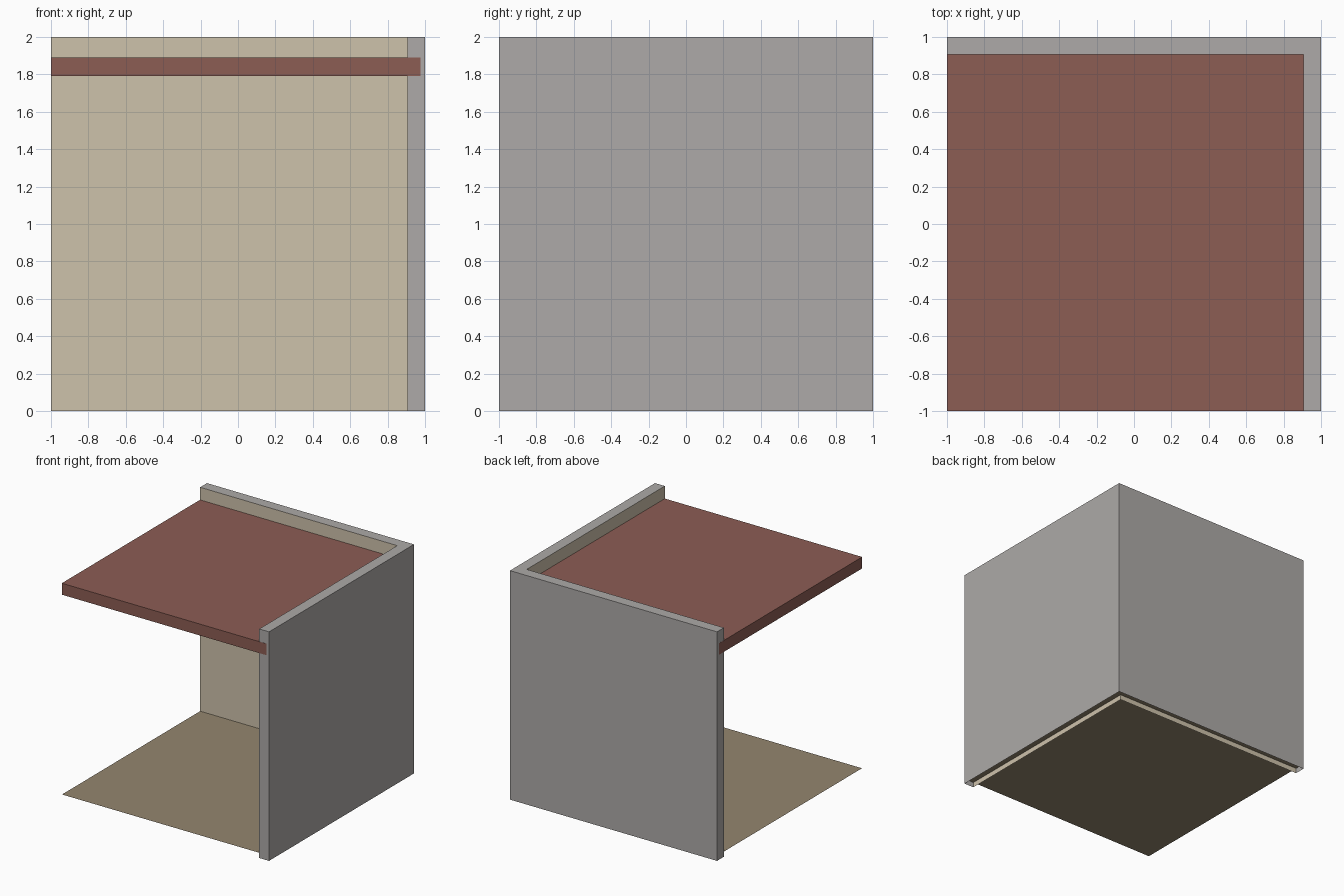
import bpy, bmesh

if "Cube" in bpy.data.objects:
    bpy.data.objects.remove(bpy.data.objects["Cube"])


def material(name, srgb):
    m = bpy.data.materials.new(name)
    lin = [((c / 255 + 0.055) / 1.055) ** 2.4 for c in srgb]
    m.diffuse_color = (*lin, 1.0)
    m.use_nodes = True
    m.node_tree.nodes["Principled BSDF"].inputs["Base Color"].default_value = m.diffuse_color
    return m


def finish(name, bm, mats):
    me = bpy.data.meshes.new(name)
    bm.to_mesh(me)
    bm.free()
    for m in mats:
        me.materials.append(m)
    ob = bpy.data.objects.new(name, me)
    bpy.context.scene.collection.objects.link(ob)
    return ob


grey = material("grey plaster", (173, 170, 168))
cream = material("cream wall", (206, 194, 171))
brown = material("brown floor", (148, 134, 110))
red = material("red ceiling", (140, 93, 84))

T = 0.905        # inner wall face position
FLOOR_Z = 0.045  # floor height

# corner walls: L profile raised to full height, open underneath
profile = [(-1, T), (T, T), (T, -1), (1, -1), (1, 1), (-1, 1)]
bm = bmesh.new()
low = [bm.verts.new((x, y, 0)) for x, y in profile]
high = [bm.verts.new((x, y, 2)) for x, y in profile]
for i in range(6):
    j = (i + 1) % 6
    f = bm.faces.new((low[i], low[j], high[j], high[i]))
    f.material_index = 1 if i < 2 else 0   # room-side faces are cream
bm.faces.new((high[0], high[1], high[4], high[5]))
bm.faces.new((high[1], high[2], high[3], high[4]))
finish("corner_walls", bm, [grey, cream])

# floor: single sheet running under the hollow walls
bm = bmesh.new()
bm.faces.new([bm.verts.new((x, y, FLOOR_Z))
              for x, y in ((-1, -1), (0.999, -0.999), (0.999, 0.999), (-1, 0.999))])
finish("floor", bm, [brown])

# ceiling slab: its edges sink into both walls
lo, hi = (-1.001, -1.001, 1.79), (0.975, 0.975, 1.89)
bm = bmesh.new()
bmesh.ops.create_cube(bm, size=1)
for v in bm.verts:
    v.co = [hi[k] if v.co[k] > 0 else lo[k] for k in range(3)]
finish("ceiling_slab", bm, [red])
